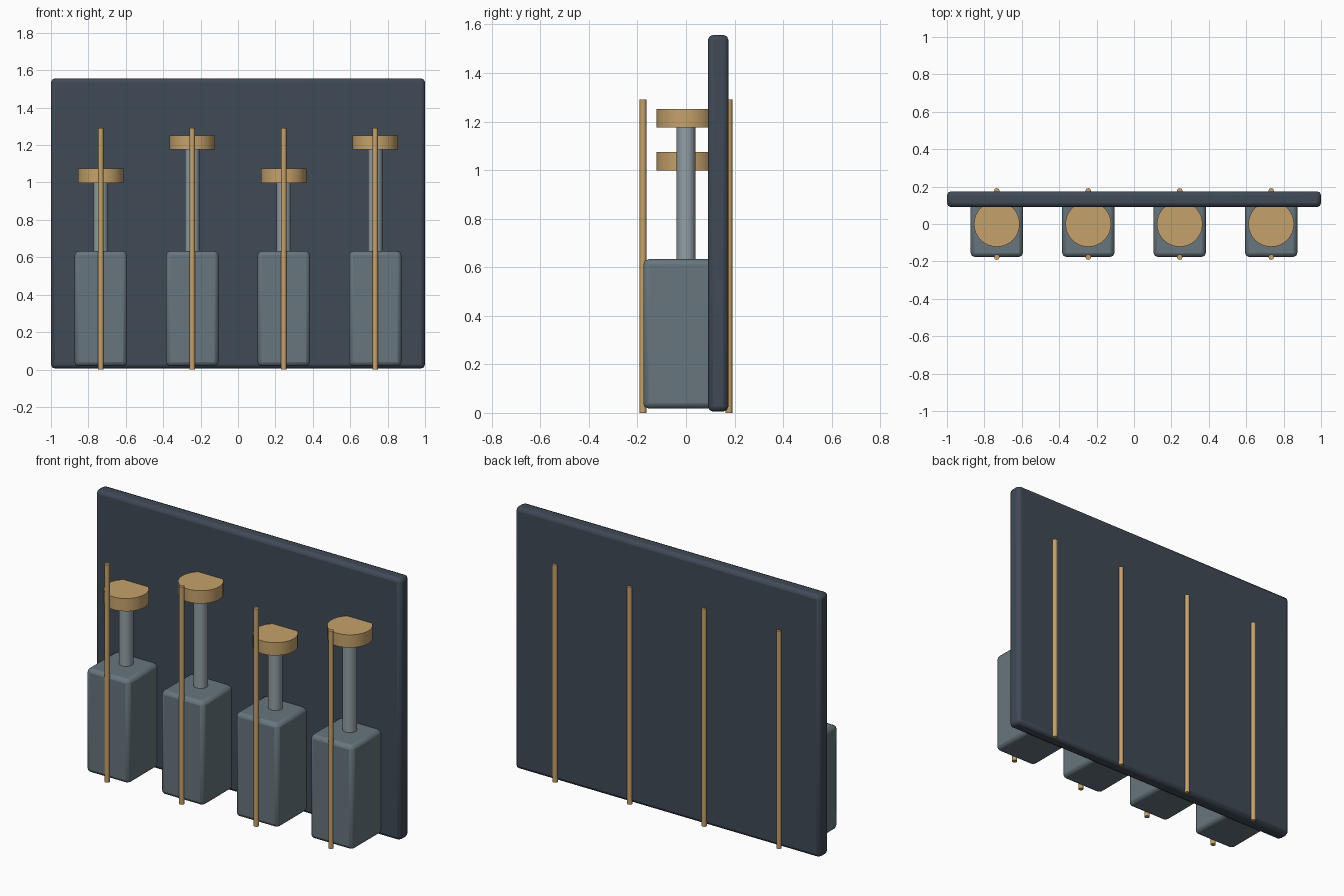
import bpy
import math

cube = bpy.data.objects.get("Cube")
if cube:
    bpy.data.objects.remove(cube, do_unlink=True)


def material(name, rgb):
    mat = bpy.data.materials.new(name)
    mat.use_nodes = True
    color = (*rgb, 1.0)
    mat.diffuse_color = color
    mat.node_tree.nodes["Principled BSDF"].inputs["Base Color"].default_value = color
    return mat


NAVY = material("dark slate", (0.05, 0.068, 0.092))
STEEL = material("blue grey steel", (0.135, 0.18, 0.205))
SILVER = material("light grey metal", (0.29, 0.35, 0.38))
BRASS = material("brass", (0.56, 0.36, 0.15))


def finish(name, mat):
    obj = bpy.context.object
    obj.name = name
    obj.data.materials.append(mat)
    return obj


def box(name, mat, low, high, bevel):
    """Rounded box between two opposite corners."""
    center = [(a + b) / 2 for a, b in zip(low, high)]
    bpy.ops.mesh.primitive_cube_add(size=1, location=center)
    obj = finish(name, mat)
    obj.scale = [b - a for a, b in zip(low, high)]
    bpy.ops.object.transform_apply(location=False, rotation=False, scale=True)
    mod = obj.modifiers.new("rounded edges", 'BEVEL')
    mod.width = bevel
    mod.segments = 2
    bpy.ops.object.shade_smooth_by_angle(angle=math.radians(40))


def cylinder(name, mat, radius, x, y, bottom, top, sides):
    """Upright cylinder."""
    bpy.ops.mesh.primitive_cylinder_add(
        vertices=sides, radius=radius, depth=top - bottom,
        location=(x, y, (bottom + top) / 2))
    finish(name, mat)
    bpy.ops.object.shade_smooth_by_angle(angle=math.radians(40))


# Back panel
box("back_panel", NAVY, (-1, 0.09, 0.005), (1, 0.175, 1.557), 0.022)

# Four pistons, alternately low and raised
SPACING = 0.489
for i in range(4):
    x = (i - 1.5) * SPACING
    cap_bottom = 1.175 if i % 2 else 0.998
    box(f"piston_housing_{i + 1}", STEEL,
        (x - 0.14, -0.176, 0.018), (x + 0.14, 0.174, 0.633), 0.022)
    cylinder(f"piston_shaft_{i + 1}", SILVER, 0.039, x, 0, 0.6, cap_bottom + 0.01, 24)
    cylinder(f"piston_cap_{i + 1}", BRASS, 0.122, x, 0, cap_bottom, cap_bottom + 0.076, 32)
    # Guide rods in front and behind
    for side, y in (("front", -0.177), ("back", 0.177)):
        cylinder(f"{side}_guide_rod_{i + 1}", BRASS, 0.0145, x, y, 0, 1.29, 12)
